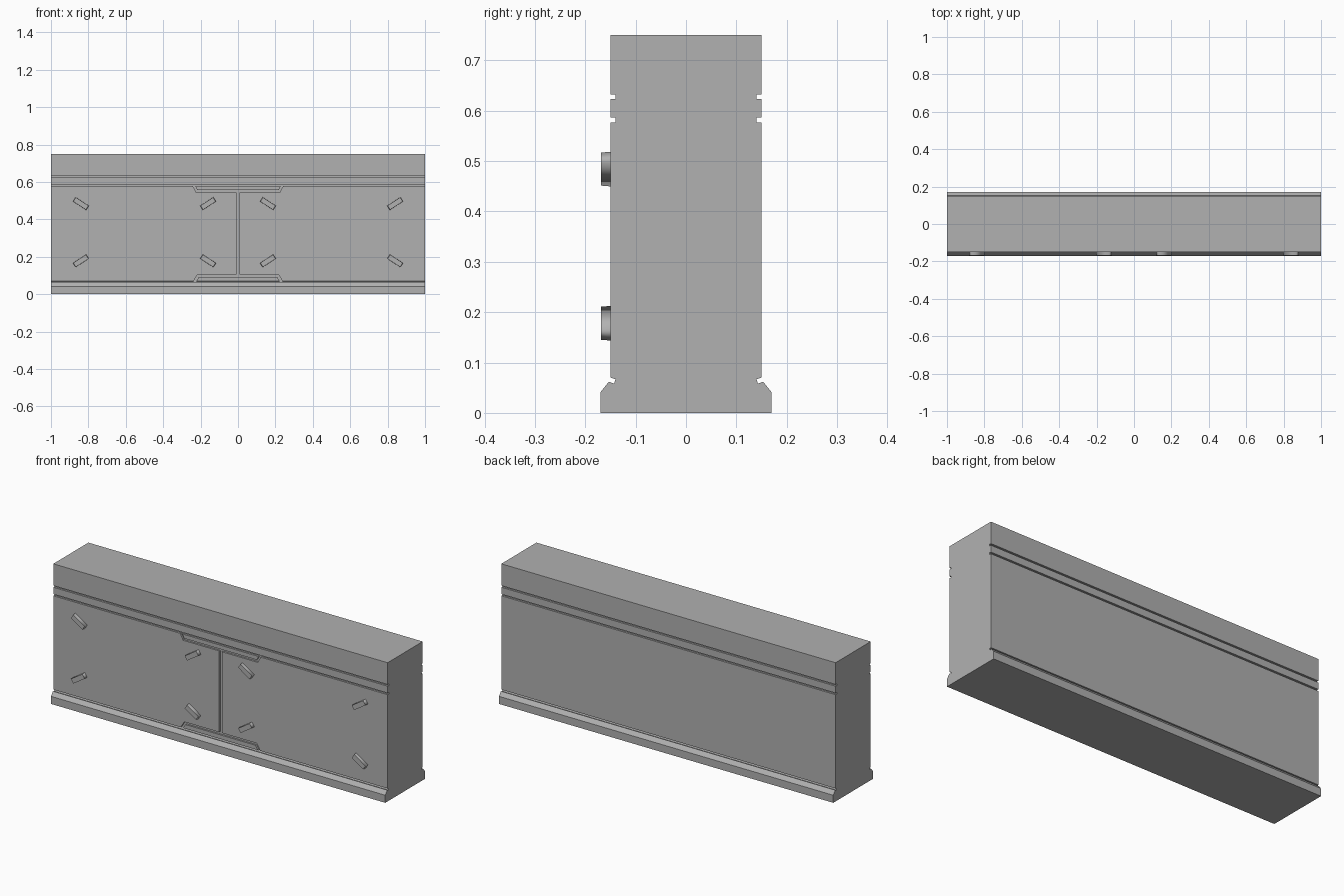
import bpy, bmesh
from math import radians
from mathutils import Matrix

if "Cube" in bpy.data.objects:
    bpy.data.objects.remove(bpy.data.objects["Cube"])

grey = bpy.data.materials.new("dark_grey")
grey.diffuse_color = (0.44, 0.44, 0.44, 1)
grey.use_nodes = True
grey.node_tree.nodes["Principled BSDF"].inputs["Base Color"].default_value = grey.diffuse_color


def make_object(name, bm):
    mesh = bpy.data.meshes.new(name)
    bm.to_mesh(mesh)
    bm.free()
    mesh.materials.append(grey)
    obj = bpy.data.objects.new(name, mesh)
    bpy.context.collection.objects.link(obj)
    return obj


def prism(name, outline, to_3d, depth):
    """Extrude a 2D outline along the vector depth."""
    bm = bmesh.new()
    face = bm.faces.new([bm.verts.new(to_3d(a, b)) for a, b in outline])
    new = bmesh.ops.extrude_face_region(bm, geom=[face])["geom"]
    bmesh.ops.translate(bm, vec=depth, verts=[g for g in new if isinstance(g, bmesh.types.BMVert)])
    bmesh.ops.recalc_face_normals(bm, faces=bm.faces)
    return make_object(name, bm)


def mirrored(half):
    return half + [(-a, b) for a, b in reversed(half)]


# Wall body: cross-section with flared foot and long grooves on both faces
half = [(0.17, 0), (0.17, 0.041), (0.153, 0.062), (0.143, 0.058), (0.14, 0.067), (0.15, 0.07)]
for z in (0.577, 0.623):
    half += [(0.15, z), (0.14, z), (0.14, z + 0.009), (0.15, z + 0.009)]
half.append((0.15, 0.75))
wall = prism("wall_body", mirrored(half), lambda y, z: (-1, y, z), (2, 0, 0))

# Front seam: vertical joint plus the joints around the two trapezoid tabs
seam = [(0.209, 0.092), (0.225, 0.066), (0.24, 0.066), (0.217, 0.105), (0.008, 0.105),
        (0.008, 0.544), (0.223, 0.544), (0.243, 0.581), (0.23, 0.581), (0.217, 0.556)]
cutter = prism("seam_cutter", mirrored(seam), lambda x, z: (x, -0.2, z), (0, 0.0598, 0))
cutter.hide_render = True
cut = wall.modifiers.new("seam", "BOOLEAN")
cut.operation = "DIFFERENCE"
cut.solver = "EXACT"
cut.object = cutter
bpy.context.view_layer.objects.active = wall
bpy.ops.object.modifier_apply(modifier=cut.name)
bpy.data.objects.remove(cutter)

# Slanted, slightly tapered lugs on the front face, shaded smooth around the sides
for row, z in enumerate((0.178, 0.484)):
    for col, x in enumerate((-0.84, -0.16, 0.16, 0.84)):
        angle = 33 if (row + col) % 2 == 0 else -33
        bm = bmesh.new()
        bmesh.ops.create_cube(bm, size=1)
        bm.normal_update()
        for f in bm.faces:
            f.smooth = abs(f.normal.y) < 0.5
        for v in bm.verts:
            s = 0.95 if v.co.y < 0 else 1.0
            v.co = (v.co.x * 0.085 * s, v.co.y * 0.02, v.co.z * 0.027 * s)
        bm.transform(Matrix.Translation((x, -0.159, z)) @ Matrix.Rotation(radians(-angle), 4, "Y"))
        make_object("lug", bm)
